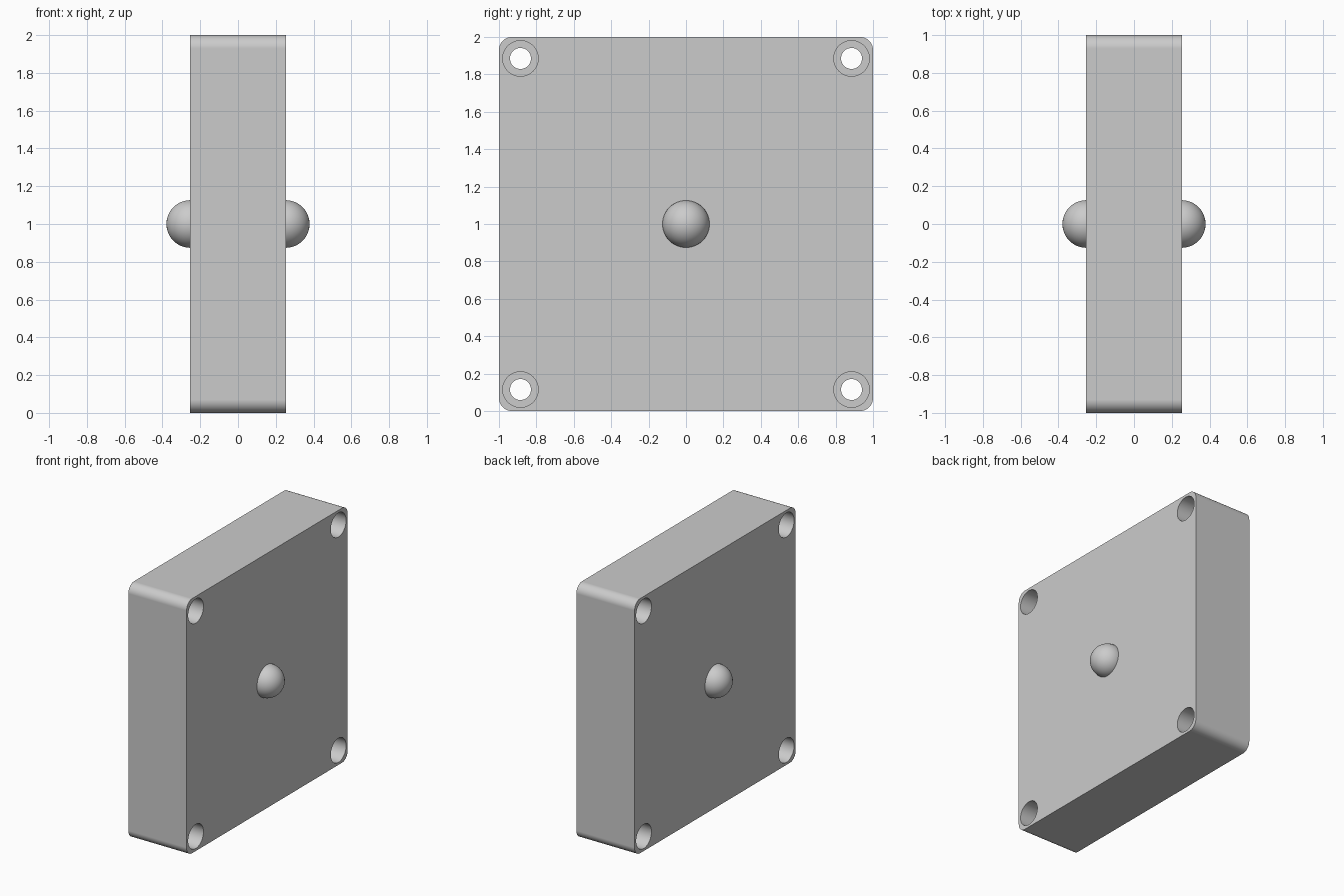
import bpy
import bmesh
from math import pi, radians

HALF_T = 0.253      # half thickness of the plate
MID = 1.0           # height of the plate centre
HOLE = 0.885        # hole offset from the centre
POCKET = 0.19       # depth of each counterbore

cube = bpy.data.objects.get("Cube")
if cube:
    bpy.data.objects.remove(cube, do_unlink=True)


def smooth(obj):
    bpy.ops.object.select_all(action='DESELECT')
    obj.select_set(True)
    bpy.context.view_layer.objects.active = obj
    bpy.ops.object.shade_smooth_by_angle(angle=radians(30))


def cutter(name, radius, x, depth, y, z):
    """Cylinder along x, used to cut the plate."""
    bpy.ops.mesh.primitive_cylinder_add(
        vertices=64, radius=radius, depth=depth,
        location=(x, y, z), rotation=(0, pi / 2, 0))
    obj = bpy.context.object
    obj.name = name
    obj.hide_render = True
    return obj


# Square plate with rounded corners
bpy.ops.mesh.primitive_cube_add(size=2, location=(0, 0, MID))
plate = bpy.context.object
plate.name = "plate"
plate.scale.x = HALF_T
bpy.ops.object.transform_apply(location=False, rotation=False, scale=True)
bm = bmesh.new()
bm.from_mesh(plate.data)
corners = [e for e in bm.edges
           if abs(e.verts[0].co.x - e.verts[1].co.x) > HALF_T]
bmesh.ops.bevel(bm, geom=corners, offset=0.07, segments=12,
                profile=0.5, affect='EDGES')
bm.to_mesh(plate.data)
bm.free()

# Corner screw holes, counterbored from both faces
cutters = []
for sy in (-1, 1):
    for sz in (-1, 1):
        y, z = sy * HOLE, MID + sz * HOLE
        cutters.append(cutter("hole_cutter", 0.056, 0, 1, y, z))
        for sx in (-1, 1):
            cutters.append(cutter("counterbore_cutter", 0.095,
                                  sx * HALF_T, 2 * POCKET, y, z))

bpy.context.view_layer.objects.active = plate
for c in cutters:
    mod = plate.modifiers.new("cut", 'BOOLEAN')
    mod.operation = 'DIFFERENCE'
    mod.solver = 'EXACT'
    mod.object = c
    bpy.ops.object.modifier_apply(modifier=mod.name)
for c in cutters:
    bpy.data.objects.remove(c, do_unlink=True)
smooth(plate)
plate.modifiers.new("flat_faces", 'WEIGHTED_NORMAL').keep_sharp = True

# Domed knobs, one half buried in each face
for side, sx in (("right", -1), ("left", 1)):
    bpy.ops.mesh.primitive_uv_sphere_add(
        segments=48, ring_count=24, radius=0.126,
        location=(sx * HALF_T, 0, MID), rotation=(0, pi / 2, 0))
    knob = bpy.context.object
    knob.name = side + "_knob"
    smooth(knob)
